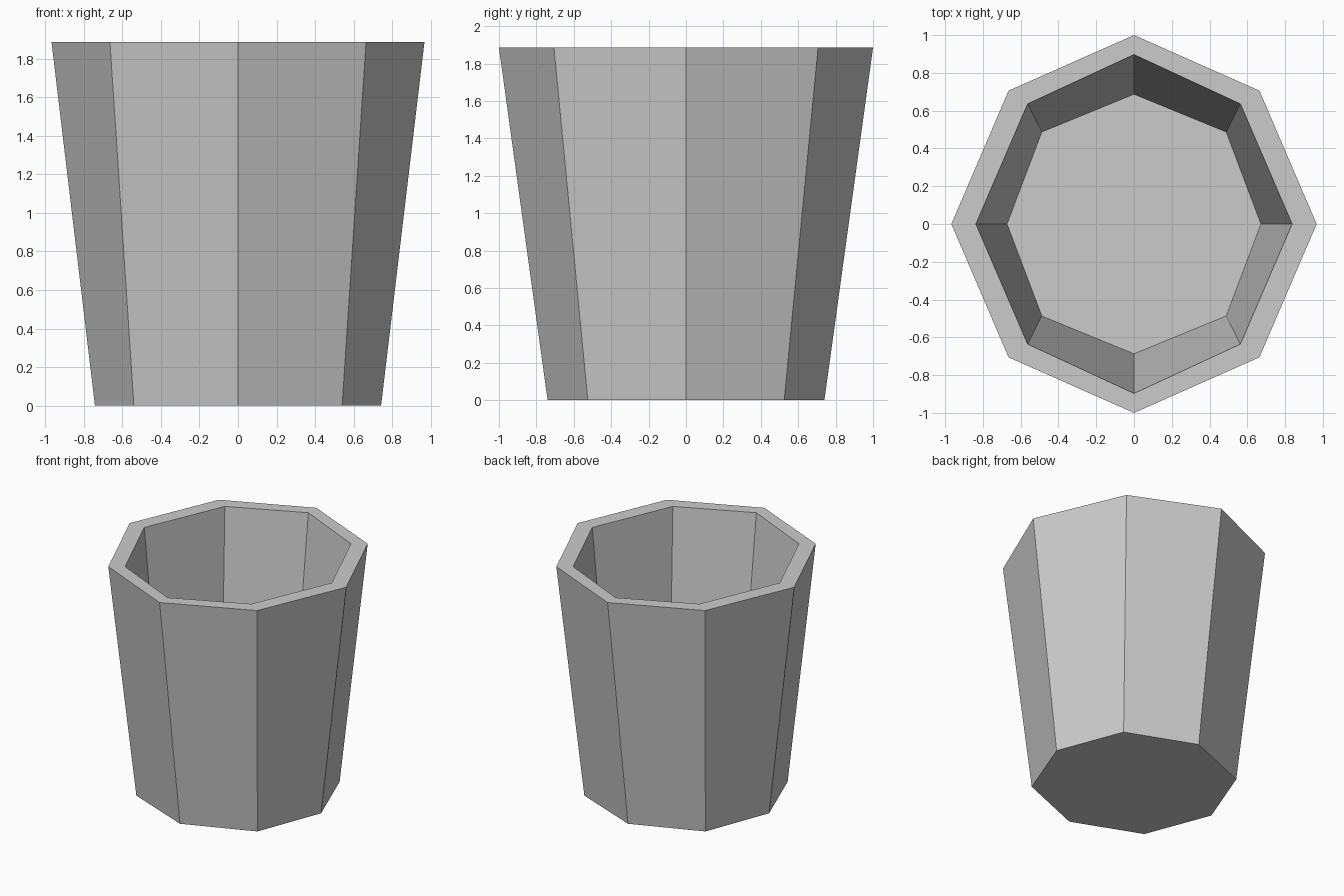
import bpy, bmesh

default = bpy.data.objects.get("Cube")
if default:
    bpy.data.objects.remove(default, do_unlink=True)

# Plain grey material
grey = bpy.data.materials.new("plain_grey")
grey.use_nodes = True
colour = (0.6, 0.6, 0.6, 1.0)
grey.diffuse_color = colour
grey.node_tree.nodes["Principled BSDF"].inputs["Base Color"].default_value = colour


def octagon(bm, rx, ry, dx, dy, z):
    """Eight-sided ring: axis corners at rx, ry and diagonal corners at dx, dy."""
    corners = [(rx, 0), (dx, dy), (0, ry), (-dx, dy),
               (-rx, 0), (-dx, -dy), (0, -ry), (dx, -dy)]
    return [bm.verts.new((x, y, z)) for x, y in corners]


def bridge(bm, low, high):
    for i in range(len(low)):
        j = (i + 1) % len(low)
        bm.faces.new((low[i], low[j], high[j], high[i]))


# Tapered cup: base, outer wall, flat rim, inner wall, inside floor
HEIGHT = 1.885
FLOOR = 0.12
bm = bmesh.new()
rings = [
    octagon(bm, 0.742, 0.74, 0.54, 0.525, 0),
    octagon(bm, 0.967, 1.0, 0.664, 0.706, HEIGHT),
    octagon(bm, 0.837, 0.897, 0.563, 0.636, HEIGHT),
    octagon(bm, 0.672, 0.687, 0.488, 0.487, FLOOR),
]
for low, high in zip(rings, rings[1:]):
    bridge(bm, low, high)
bm.faces.new(rings[0][::-1])
bm.faces.new(rings[-1])
bmesh.ops.recalc_face_normals(bm, faces=bm.faces)

mesh = bpy.data.meshes.new("cup")
bm.to_mesh(mesh)
bm.free()
mesh.materials.append(grey)
cup = bpy.data.objects.new("cup", mesh)
bpy.context.collection.objects.link(cup)
